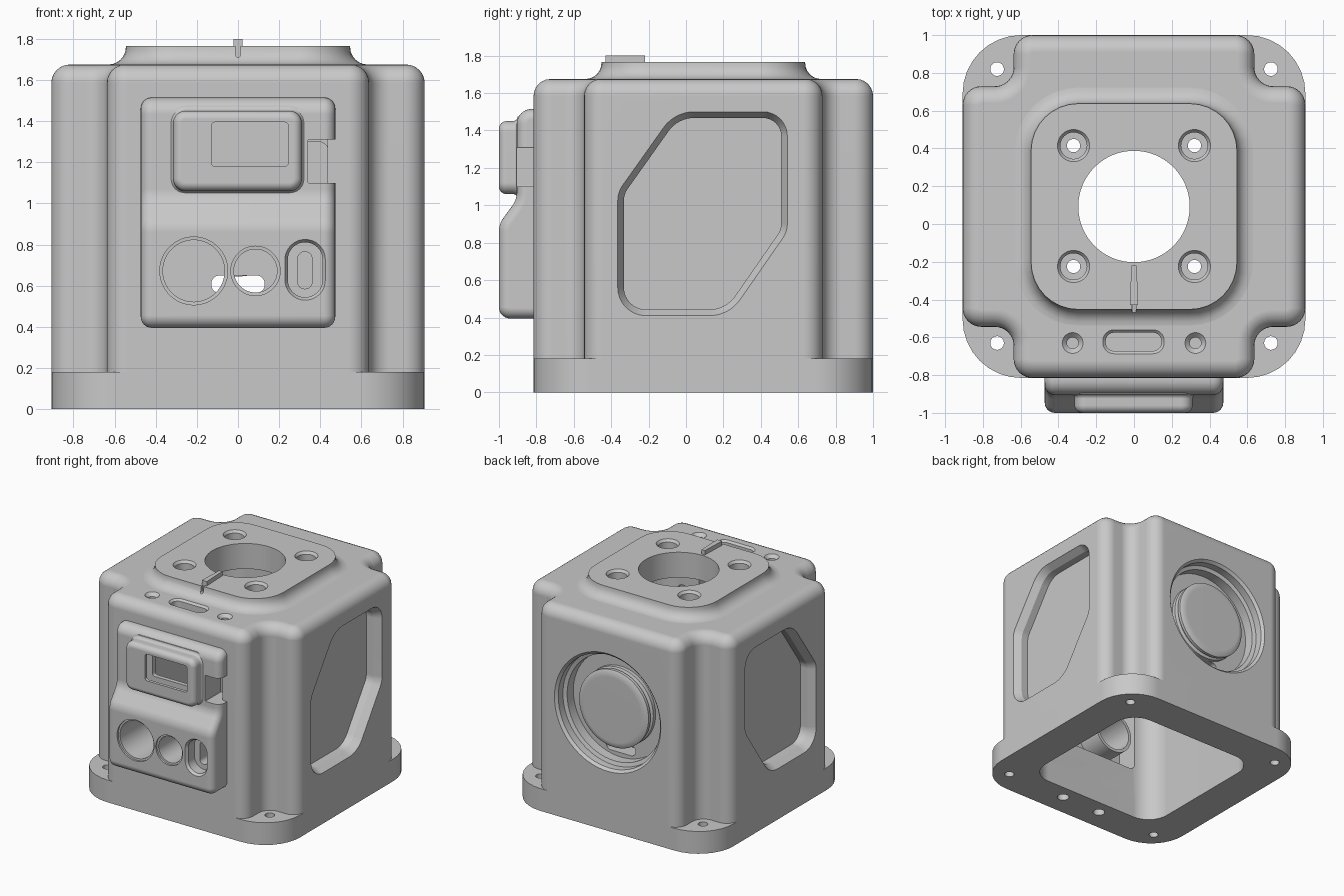
import bpy, bmesh, math
from mathutils import Vector

if "Cube" in bpy.data.objects:
    bpy.data.objects.remove(bpy.data.objects["Cube"])

grey = bpy.data.materials.new("plain_grey")
grey.use_nodes = True
grey.diffuse_color = (0.58, 0.58, 0.58, 1)
bsdf = next(n for n in grey.node_tree.nodes if n.type == "BSDF_PRINCIPLED")
bsdf.inputs["Base Color"].default_value = grey.diffuse_color
bsdf.inputs["Roughness"].default_value = 0.6

CY = 0.0925  # middle of the square housing in y


def outline(corners, radius, inset=0.0, seg=8):
    """Counter-clockwise polygon, inset by a distance, with filleted corners."""
    pts = [Vector(c) for c in corners]
    n = len(pts)
    radii = radius if isinstance(radius, (list, tuple)) else [radius] * n
    moved, signs = [], []
    for i in range(n):
        e1 = (pts[i] - pts[i - 1]).normalized()
        e2 = (pts[(i + 1) % n] - pts[i]).normalized()
        n1, n2 = Vector((-e1.y, e1.x)), Vector((-e2.y, e2.x))
        moved.append(pts[i] + (n1 + n2) / (1 + n1.dot(n2)) * inset)
        signs.append(1 if e1.x * e2.y - e1.y * e2.x > 0 else -1)
    result = []
    for i in range(n):
        p = moved[i]
        u = (moved[i - 1] - p).normalized()
        v = (moved[(i + 1) % n] - p).normalized()
        half = u.angle(v) / 2
        r = max(radii[i] - signs[i] * inset, 0.004)
        centre = p + (u + v).normalized() * r / math.sin(half)
        a = p + u * r / math.tan(half) - centre
        b = p + v * r / math.tan(half) - centre
        sweep = a.angle(b)
        for k in range(seg + 1):
            t = k / seg
            result.append(centre + (a * math.sin((1 - t) * sweep) + b * math.sin(t * sweep)) / math.sin(sweep))
    return result


def rect(u0, u1, v0, v1):
    return [(u0, v0), (u1, v0), (u1, v1), (u0, v1)]


def circle(u, v, r, n=64):
    return [Vector((u + r * math.cos(k * math.tau / n), v + r * math.sin(k * math.tau / n))) for k in range(n)]


def loft(name, layers, axis="z", flip=1):
    """Skin a stack of (points, position) layers along an axis and cap both ends."""
    place = {"x": lambda u, v, w: (w * flip, u, v),
             "y": lambda u, v, w: (u, w, v),
             "z": lambda u, v, w: (u, v, w)}[axis]
    bm = bmesh.new()
    rings = [[bm.verts.new(place(p.x, p.y, w)) for p in pts] for pts, w in layers]
    for a, b in zip(rings, rings[1:]):
        for i in range(len(a)):
            bm.faces.new((a[i - 1], a[i], b[i], b[i - 1]))
    bm.faces.new(rings[0])
    bm.faces.new(rings[-1])
    bmesh.ops.recalc_face_normals(bm, faces=bm.faces)
    mesh = bpy.data.meshes.new(name)
    bm.to_mesh(mesh)
    bm.free()
    mesh.materials.append(grey)
    ob = bpy.data.objects.new(name, mesh)
    bpy.context.scene.collection.objects.link(ob)
    return ob


def turned(name, u, v, steps, axis):
    return loft(name, [(circle(u, v, r), w) for r, w in steps], axis)


def prism(name, corners, radius, w0, w1, axis="z"):
    return loft(name, [(outline(corners, radius), w) for w in (w0, w1)], axis)


def rounding(radius, steps=6):
    """(inset, drop) pairs of a quarter round, ending at the full inset."""
    angles = [k * math.pi / 2 / steps for k in range(steps + 1)]
    return [(radius * (1 - math.cos(a)), radius * (1 - math.sin(a))) for a in angles]


def cut(target, cutters):
    bpy.context.view_layer.objects.active = target
    for c in cutters:
        mod = target.modifiers.new("cut", "BOOLEAN")
        mod.operation, mod.solver, mod.object = "DIFFERENCE", "EXACT", c
        bpy.ops.object.modifier_apply(modifier=mod.name)


# Housing: square block with notched corners and a rounded top edge
A, B = 0.9075, 0.637
quarter = [(A, -B), (A, B), (B, B)]
cross = []
for k in range(4):
    c, s = round(math.cos(k * math.pi / 2)), round(math.sin(k * math.pi / 2))
    cross += [(x * c - y * s, x * s + y * c + CY) for x, y in quarter]
layers = [(outline(cross, 0.1), 0.18)]
layers += [(outline(cross, 0.1, d), 1.675 - h) for d, h in rounding(0.09)]
housing = loft("housing", layers)

# Base flange with large corner radii
base = prism("base_flange", rect(-A, A, CY - A, CY + A), 0.31, 0, 0.18)

# Raised top pad with a concave foot
pad_shape = rect(-0.545, 0.545, CY - 0.545, CY + 0.545)
layers = [(outline(pad_shape, 0.25, -0.09), 1.66)]
layers += [(outline(pad_shape, 0.25, -h), 1.675 + d) for d, h in rounding(0.085)]
pad = loft("top_pad", layers + [(outline(pad_shape, 0.25), 1.765)])

# Front control panel, thicker at the bottom, with rounded side edges
side = [(-0.72, 0.395), (-0.72, 1.515), (-0.905, 1.515), (-0.905, 1.03), (-1.0, 0.9), (-1.0, 0.395)]
side_r = [0.07, 0.07, 0.08, 0.12, 0.12, 0.06]
edge = rounding(0.055)
layers = [(outline(side, side_r, d), h - 0.473) for d, h in reversed(edge)]
layers += [(outline(side, side_r, d), 0.473 - h) for d, h in edge]
panel = loft("control_panel", layers, "x")

# Display surround with a flared foot and rounded front
frame = rect(-0.315, 0.31, 1.06, 1.45)
layers = [(outline(frame, 0.06, -h), -0.9 - d) for d, h in rounding(0.025)]
layers += [(outline(frame, 0.06, d), -1.0 + h) for d, h in rounding(0.04)]
surround = loft("display_surround", [(outline(frame, 0.06, -0.025), -0.875)] + layers, "y")

# Cutters for the hollow inside, the bore and the display
cavity = prism("cavity_cutter", rect(-0.61, 0.61, CY - 0.61, CY + 0.61), 0.18, -0.1, 1.56)
pocket = prism("pocket_cutter", rect(-0.44, 0.44, 0.42, 1.3), 0.05, -0.7, -0.4, "y")
bore = turned("bore_cutter", 0, CY, [(0.295, 1.4), (0.295, 1.9)], "z")
screen = prism("screen_cutter", rect(-0.13, 0.245, 1.18, 1.395), 0.02, -1.1, -0.4, "y")
display_room = prism("display_room_cutter", rect(-0.28, 0.28, 1.09, 1.42), 0.02, -0.975, -0.65, "y")
panel_room = prism("panel_room_cutter", rect(-0.3, 0.3, 0.95, 1.42), 0.02, -0.87, -0.65, "y")
notch = prism("notch_cutter", rect(0.34, 0.6, 1.1, 1.31), 0.005, -1.1, -0.816, "y")
port = prism("port_cutter", rect(0.34, 0.435, 1.1, 1.31), 0.005, -0.98, -0.65, "y")

bolts = []
for x in (-0.32, 0.32):
    for y in (-0.225, 0.415):
        bolts.append(turned("bolt_cutter", x, y, [(0.085, 1.8), (0.085, 1.765), (0.07, 1.745), (0.07, 1.64),
                                                  (0.035, 1.639), (0.035, 1.5)], "z"))

dials = [turned("dial_cutter", x, 0.672, [(r, -1.1), (r, -0.985), (r - 0.015, -0.984), (r - 0.015, -0.4)], "y")
         for x, r in ((-0.215, 0.165), (0.085, 0.12))]
key = rect(0.228, 0.425, 0.53, 0.825)
switch = loft("switch_cutter", [(outline(key, 0.098, d), w) for d, w in
                                ((0, -1.1), (0, -1.0), (0.014, -0.98), (0.014, -0.9))], "y")
switch_slot = prism("switch_slot_cutter", rect(0.29, 0.36, 0.585, 0.765), 0.034, -0.95, -0.6, "y")
front_holes = dials + [switch, switch_slot, screen, panel_room, notch, port]

# Side recesses, mirrored left and right
window = [(-0.365, 0.41), (0.23, 0.41), (0.542, 0.86), (0.542, 1.5), (-0.06, 1.5), (-0.365, 1.07)]
window_r = [0.15, 0.2, 0.14, 0.13, 0.2, 0.14]
windows = [loft("window_cutter", [(outline(window, window_r, d), w) for d, w in
                                  ((0, 1.0), (0, 0.905), (0.033, 0.85), (0.033, 0.79))], "x", s) for s in (-1, 1)]

# Back round recess and its cable slot
BZ = 0.955
recess = turned("recess_cutter", 0, BZ, [(0.475, 1.1), (0.475, 1.0), (0.455, 0.98), (0.455, 0.92),
                                         (0.425, 0.91), (0.425, 0.83)], "y")
back_slot = prism("back_slot_cutter", rect(-0.13, 0.13, 0.565, 0.65), 0.04, 0.6, 0.9, "y")

# Handle slot and two small holes on the top front edge
handle = rect(-0.165, 0.16, -0.687, -0.56)
top_slot = loft("top_slot_cutter", [(outline(handle, 0.06, d), w) for d, w in
                                    ((0, 1.8), (0, 1.675), (0.015, 1.66), (0.015, 1.56))])
small = [turned("small_cutter", x, -0.63, [(0.055, 1.8), (0.055, 1.675), (0.03, 1.65), (0.03, 1.56)], "z")
         for x in (-0.325, 0.325)]

# Mounting holes in the flange
mounts = [turned("mount_cutter", x, y, [(0.036, -0.1), (0.036, 0.3)], "z")
          for x in (-0.725, 0.725) for y in (-0.63, 0.82)]
under = [turned("under_cutter", x, -0.635, [(0.045, -0.1), (0.045, 0.15)], "z") for x in (-0.18, 0.18)]

# Index groove in the front of the pad
groove = prism("groove_cutter", rect(-0.011, 0.011, 1.71, 1.9), 0.01, -0.6, -0.43, "y")

# Socket behind the large dial opening
socket = turned("dial_socket", -0.215, 0.672, [(0.175, -0.71), (0.175, -0.5)], "y")

cut(housing, [cavity, pocket, bore, recess, back_slot, top_slot] + windows + bolts + small + front_holes)
cut(base, [cavity] + mounts + under)
cut(pad, [bore, groove] + bolts)
cut(panel, front_holes)
cut(surround, [screen, display_room])
cut(socket, dials[:1])

# Round boss inside the back recess
boss = turned("back_boss", 0, BZ, [(0.31, 0.82), (0.31, 0.86), (0.285, 0.87), (0.285, 0.885), (0.31, 0.895),
                                   (0.31, 0.92), (0.26, 0.945)], "y")

# Pointer on the top pad
pointer = loft("pointer", [([Vector(p) for p in ((-0.022, -0.43), (0.022, -0.43), (0.014, -0.22), (-0.014, -0.22))], w)
                           for w in (1.76, 1.8)])

# Remove cutters and finish the shading
for ob in [o for o in bpy.data.objects if "_cutter" in o.name]:
    bpy.data.objects.remove(ob)
for ob in (housing, base, pad, panel, surround, socket, boss, pointer):
    bpy.ops.object.select_all(action="DESELECT")
    ob.select_set(True)
    bpy.context.view_layer.objects.active = ob
    bpy.ops.object.shade_smooth_by_angle(angle=math.radians(28))
    mod = ob.modifiers.new("even_normals", "WEIGHTED_NORMAL")
    mod.keep_sharp = True
